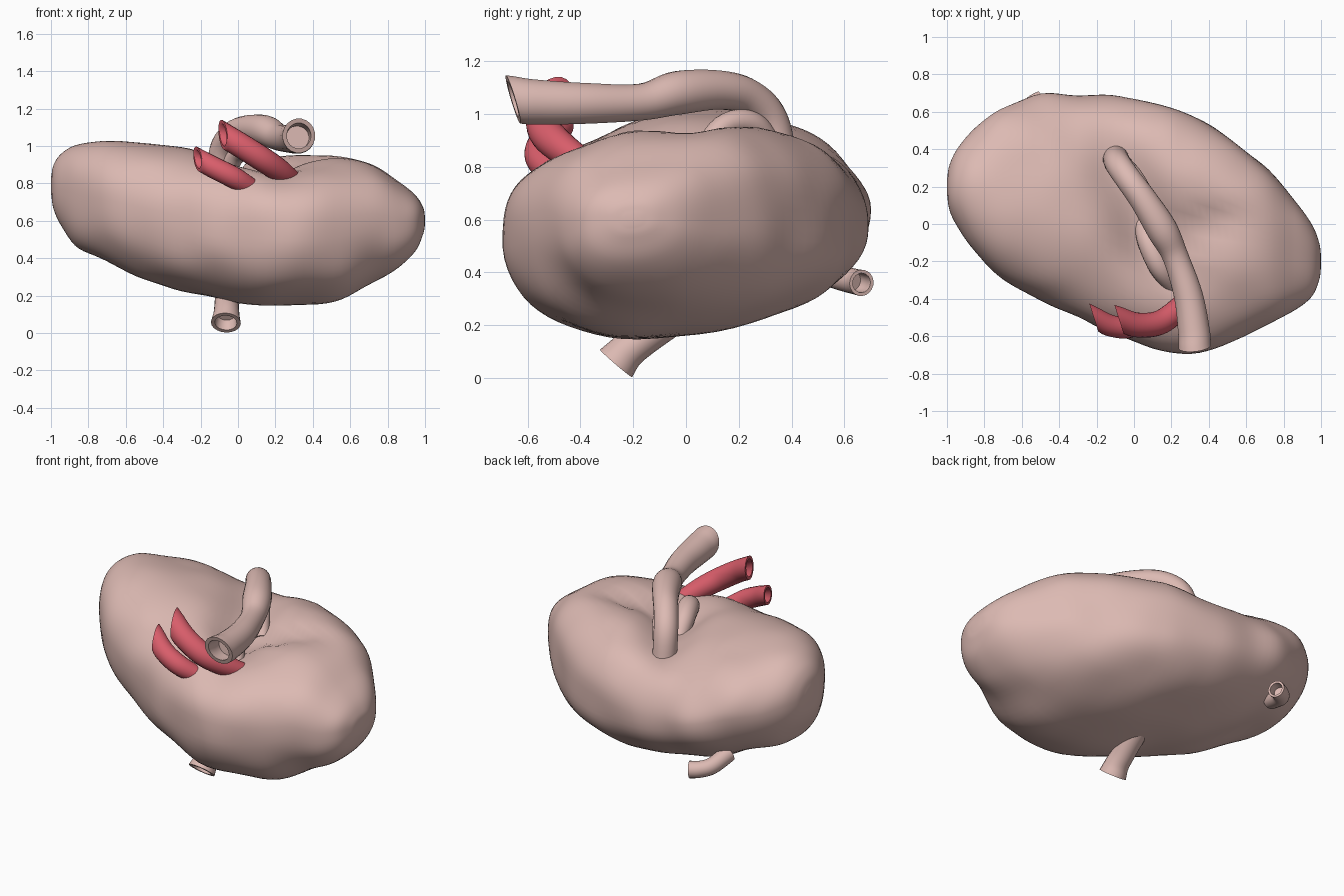
import bpy, bmesh, math
from mathutils import Vector, noise

cube = bpy.data.objects.get("Cube")
if cube:
    bpy.data.objects.remove(cube, do_unlink=True)


def make_material(name, color):
    mat = bpy.data.materials.new(name)
    mat.use_nodes = True
    mat.diffuse_color = color
    bsdf = mat.node_tree.nodes["Principled BSDF"]
    bsdf.inputs["Base Color"].default_value = color
    bsdf.inputs["Roughness"].default_value = 0.7
    return mat


flesh = make_material("flesh pink", (0.72, 0.49, 0.45, 1))
red = make_material("vessel red", (0.69, 0.11, 0.145, 1))


def smooth_rows(rows, steps):
    """Catmull-Rom interpolation through rows of numbers."""
    rows = [Vector(r) for r in rows]
    padded = [rows[0] * 2 - rows[1]] + rows + [rows[-1] * 2 - rows[-2]]
    out = []
    for a, b, c, d in zip(padded, padded[1:], padded[2:], padded[3:]):
        for i in range(steps):
            t = i / steps
            out.append(0.5 * (2 * b + (c - a) * t + (2 * a - 5 * b + 4 * c - d) * t * t
                              + (3 * b - a - 3 * c + d) * t ** 3))
    return out + [rows[-1]]


def loft(name, rings, mat):
    """Skin closed rings of points, capping both ends."""
    bm = bmesh.new()
    loops = [[bm.verts.new(p) for p in ring] for ring in rings]
    n = len(loops[0])
    for a, b in zip(loops, loops[1:]):
        for i in range(n):
            j = (i + 1) % n
            bm.faces.new((a[i], a[j], b[j], b[i]))
    bm.faces.new(loops[0])
    bm.faces.new(loops[-1])
    bmesh.ops.recalc_face_normals(bm, faces=bm.faces)
    mesh = bpy.data.meshes.new(name)
    bm.to_mesh(mesh)
    bm.free()
    mesh.materials.append(mat)
    obj = bpy.data.objects.new(name, mesh)
    bpy.context.collection.objects.link(obj)
    bpy.ops.object.select_all(action='DESELECT')
    obj.select_set(True)
    bpy.context.view_layer.objects.active = obj
    bpy.ops.object.shade_smooth_by_angle(angle=math.radians(50))


def tube(name, rows, mat, cut=None, sides=20):
    """Sweep rows of x, y, z, radius; the first row is the open, hollow end,
    trimmed square or along the plane whose normal is cut."""
    path = smooth_rows(rows, 6)
    centres = [p.xyz for p in path]
    tangent = (centres[1] - centres[0]).normalized()
    cut = Vector(cut) if cut else tangent.copy()
    slope = cut / cut.dot(tangent)
    side = tangent.orthogonal().normalized()
    outer, inner = [], []
    for i, p in enumerate(path):
        new = (centres[min(i + 1, len(path) - 1)] - centres[max(i - 1, 0)]).normalized()
        side = tangent.rotation_difference(new) @ side
        tangent = new
        other = tangent.cross(side)
        fade = max(0, 1 - i / 7)
        for store, scale in ((outer, 1), (inner, 0.74)):
            ring = []
            for k in range(sides):
                a = math.tau * k / sides
                r = (side * math.cos(a) + other * math.sin(a)) * p.w * scale
                ring.append(centres[i] + r - tangent * r.dot(slope) * fade)
            store.append(ring)
    loft(name, inner[:8][::-1] + outer, mat)


# Body: cross-sections as x, y min, y max, z min, z max
sections = [
    (-1.00, 0.16, 0.24, 0.75, 0.83),
    (-0.985, 0.07, 0.32, 0.66, 0.90),
    (-0.94, -0.02, 0.41, 0.57, 0.96),
    (-0.85, -0.15, 0.51, 0.46, 1.01),
    (-0.70, -0.30, 0.62, 0.39, 1.03),
    (-0.50, -0.41, 0.69, 0.29, 1.02),
    (-0.30, -0.50, 0.69, 0.23, 0.99),
    (-0.08, -0.60, 0.68, 0.19, 0.96),
    (0.15, -0.68, 0.64, 0.165, 0.94),
    (0.35, -0.69, 0.56, 0.17, 0.94),
    (0.55, -0.62, 0.43, 0.19, 0.94),
    (0.72, -0.53, 0.29, 0.27, 0.90),
    (0.86, -0.46, 0.13, 0.35, 0.80),
    (0.95, -0.39, 0.00, 0.44, 0.73),
    (0.99, -0.30, -0.10, 0.53, 0.67),
    (1.00, -0.23, -0.17, 0.58, 0.62),
]


def power(v, e):
    return math.copysign(abs(v) ** e, v)


def dip(x, y, cx, cy, angle, length, width):
    """Elongated soft dent on the upper side."""
    c, s = math.cos(angle), math.sin(angle)
    u, v = (x - cx) * c + (y - cy) * s, (y - cy) * c - (x - cx) * s
    return math.exp(-(u / length) ** 2 - (v / width) ** 2)


rings = []
for x, y0, y1, z0, z1 in smooth_rows(sections, 5):
    # The left lobe is domed and falls to the rear, the right one is fuller in front
    blend = min(1, max(0, (x + 0.5) / 0.7))
    ring = []
    for k in range(72):
        a = math.tau * k / 72
        upper = math.sin(a) > 0
        e = 1 - 0.26 * blend if upper else 0.86
        tilt = -0.12 + 0.21 * blend if upper else 0.09
        dy = power(math.cos(a), e) * (y1 - y0) / 2
        h = power(math.sin(a), e)
        y = (y0 + y1) / 2 + dy
        z = (z0 + z1) / 2 + h * (z1 - z0) / 2 + tilt * dy * abs(h)
        if upper:
            z -= 0.14 * h * dip(x, y, 0.05, 0.02, -1.15, 0.45, 0.15)
            z -= 0.06 * h * dip(x, y, 0.32, -0.03, 0.3, 0.22, 0.09)
        p = Vector((x, y, z))
        fade = min(1, (1 - abs(x)) * 8)
        p.z += 0.02 * fade * noise.noise(p * 3.5)
        p.y += 0.015 * fade * noise.noise(p * 4 + Vector((7, 3, 1)))
        ring.append(p)
    rings.append(ring)
loft("organ_body", rings, flesh)

# Large duct arching over the top
tube("arching_duct", [
    (0.325, -0.655, 1.055, 0.088), (0.32, -0.57, 1.045, 0.086), (0.29, -0.38, 1.04, 0.078),
    (0.22, -0.17, 1.045, 0.07), (0.15, -0.03, 1.08, 0.083), (0.05, 0.13, 1.09, 0.074),
    (-0.03, 0.24, 1.06, 0.07), (-0.085, 0.32, 0.97, 0.07), (-0.10, 0.36, 0.78, 0.07)],
    flesh, cut=(0.1, -1, -0.3))

# Low branches in the hollow
tube("hollow_branch", [(0.22, -0.34, 0.79, 0.05), (0.14, -0.23, 0.87, 0.06),
                       (0.08, -0.10, 0.86, 0.06), (0.05, 0.0, 0.78, 0.05)], flesh)
tube("duct_branch", [(0.14, 0.04, 0.82, 0.04), (0.07, 0.14, 0.95, 0.045),
                     (0.0, 0.25, 0.96, 0.05), (-0.07, 0.33, 0.86, 0.05)], flesh)

# Red vessels
tube("upper_vessel", [
    (-0.08, -0.51, 1.06, 0.066), (0.02, -0.54, 1.00, 0.066), (0.13, -0.53, 0.93, 0.066),
    (0.22, -0.47, 0.87, 0.062), (0.30, -0.38, 0.81, 0.05)], red, cut=(-0.93, -0.3, 0))
tube("lower_vessel", [
    (-0.215, -0.50, 0.93, 0.056), (-0.12, -0.545, 0.88, 0.058),
    (-0.02, -0.55, 0.83, 0.058), (0.08, -0.50, 0.77, 0.05)], red, cut=(-0.93, -0.3, 0))

# Lower and rear outlets
tube("bottom_outlet", [
    (-0.065, -0.265, 0.055, 0.08), (-0.062, -0.225, 0.10, 0.07),
    (-0.06, -0.16, 0.15, 0.066), (-0.05, -0.04, 0.24, 0.07)], flesh)
tube("rear_outlet", [
    (-0.49, 0.665, 0.36, 0.05), (-0.54, 0.64, 0.365, 0.048),
    (-0.59, 0.585, 0.38, 0.048), (-0.62, 0.47, 0.42, 0.05)], flesh)
